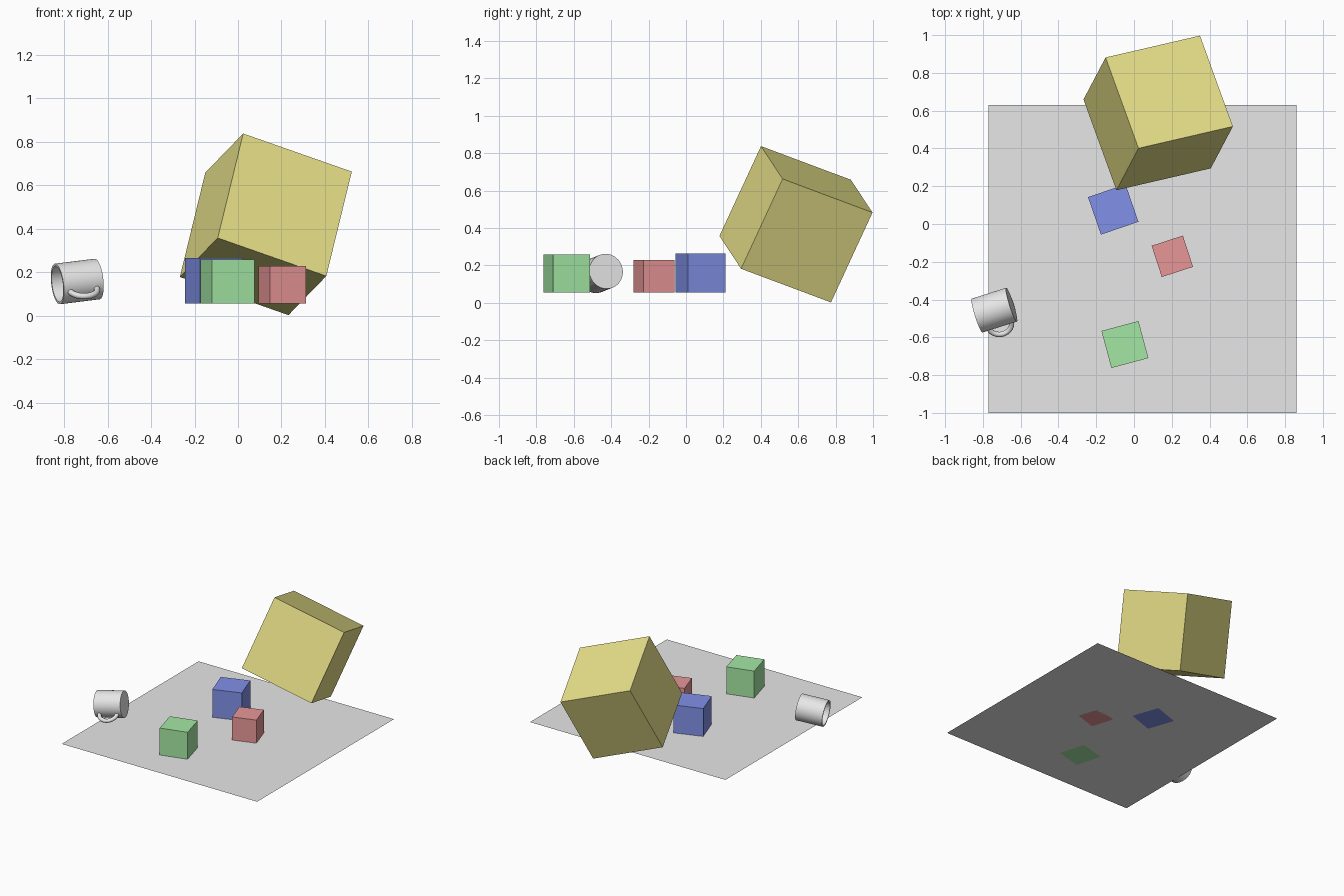
import bpy, bmesh, math
from mathutils import Matrix, Vector

if "Cube" in bpy.data.objects:
    bpy.data.objects.remove(bpy.data.objects["Cube"])


def material(name, rgb):
    m = bpy.data.materials.new(name)
    m.diffuse_color = (*rgb, 1)
    m.use_nodes = True
    m.node_tree.nodes["Principled BSDF"].inputs["Base Color"].default_value = m.diffuse_color
    return m


GREY = material("light grey", (0.8, 0.8, 0.8))
YELLOW = material("yellow", (0.8, 0.745, 0.25))
RED = material("red", (0.8, 0.305, 0.305))
GREEN = material("green", (0.37, 0.8, 0.37))
BLUE = material("blue", (0.22, 0.28, 0.8))
FLOOR_Z = 0.055


def make_object(name, bm, mat, matrix):
    mesh = bpy.data.meshes.new(name)
    bm.to_mesh(mesh)
    bm.free()
    mesh.materials.append(mat)
    ob = bpy.data.objects.new(name, mesh)
    ob.matrix_world = matrix
    bpy.context.collection.objects.link(ob)
    return ob


def cube(name, size, mat, matrix):
    bm = bmesh.new()
    bmesh.ops.create_cube(bm, size=size)
    return make_object(name, bm, mat, matrix)


def frame(x, z, origin):
    """Right-handed placement from an approximate x axis and an exact z axis."""
    z = Vector(z).normalized()
    y = z.cross(Vector(x)).normalized()
    m = Matrix((y.cross(z), y, z)).transposed().to_4x4()
    m.translation = origin
    return m


# flat square floor sheet
bm = bmesh.new()
bmesh.ops.create_grid(bm, x_segments=1, y_segments=1, size=0.8155)
make_object("floor_sheet", bm, GREY, Matrix.Translation((0.0445, -0.1845, FLOOR_Z)))

# three small cubes standing on the sheet
for name, mat, x, y, size, turn in (
        ("blue_cube", BLUE, -0.11, 0.077, 0.21, 19),
        ("red_cube", RED, 0.203, -0.171, 0.174, 18),
        ("green_cube", GREEN, -0.048, -0.638, 0.203, 15)):
    cube(name, size, mat, Matrix.Translation((x, y, FLOOR_Z + size / 2))
         @ Matrix.Rotation(math.radians(turn), 4, 'Z'))

# large tumbling cube
cube("large_cube", 0.542, YELLOW,
     frame((0.5, 0.117, -0.172), (0.117, 0.222, 0.48), (0.128, 0.588, 0.42)))

# mug lying in the air: local z points out of the opening, local x to the handle
mug = frame((0.27, -0.85, -0.45), (-0.183, -0.058, -0.023), (-0.7395, -0.456, 0.157))
R, H, WALL = 0.094, 0.0965, 0.011
bm = bmesh.new()
profile = [(0, -H), (R, -H), (R, H), (R - WALL, H), (R - WALL, -H + WALL), (0, -H + WALL)]
verts = [bm.verts.new((r, 0, z)) for r, z in profile]
edges = [bm.edges.new(pair) for pair in zip(verts, verts[1:])]
bmesh.ops.spin(bm, geom=verts + edges, axis=(0, 0, 1), cent=(0, 0, 0),
               angle=math.tau, steps=48)
bmesh.ops.remove_doubles(bm, verts=bm.verts, dist=1e-5)
bmesh.ops.recalc_face_normals(bm, faces=bm.faces)
cup = make_object("mug_body", bm, GREY, mug)

# mug handle: half ring with a round section, ends buried in the wall
RING, TUBE, N, M = 0.064, 0.014, 24, 12
bm = bmesh.new()
rows = []
for i in range(N + 1):
    a = math.pi * (i / N - 0.5)
    out = Vector((math.cos(a), 0, math.sin(a)))
    centre = Vector((0.086, 0, 0)) + out * RING
    rows.append([bm.verts.new(centre + TUBE * (out * math.cos(t) + Vector((0, 1, 0)) * math.sin(t)))
                 for t in (math.tau * j / M for j in range(M))])
for r0, r1 in zip(rows, rows[1:]):
    for j in range(M):
        k = (j + 1) % M
        bm.faces.new((r0[j], r0[k], r1[k], r1[j]))
bmesh.ops.recalc_face_normals(bm, faces=bm.faces)
handle = make_object("mug_handle", bm, GREY, mug)

# smooth the mug, keeping the rim and base edges sharp
for ob in (cup, handle):
    bpy.ops.object.select_all(action='DESELECT')
    ob.select_set(True)
    bpy.context.view_layer.objects.active = ob
    bpy.ops.object.shade_smooth_by_angle(angle=math.radians(40))
